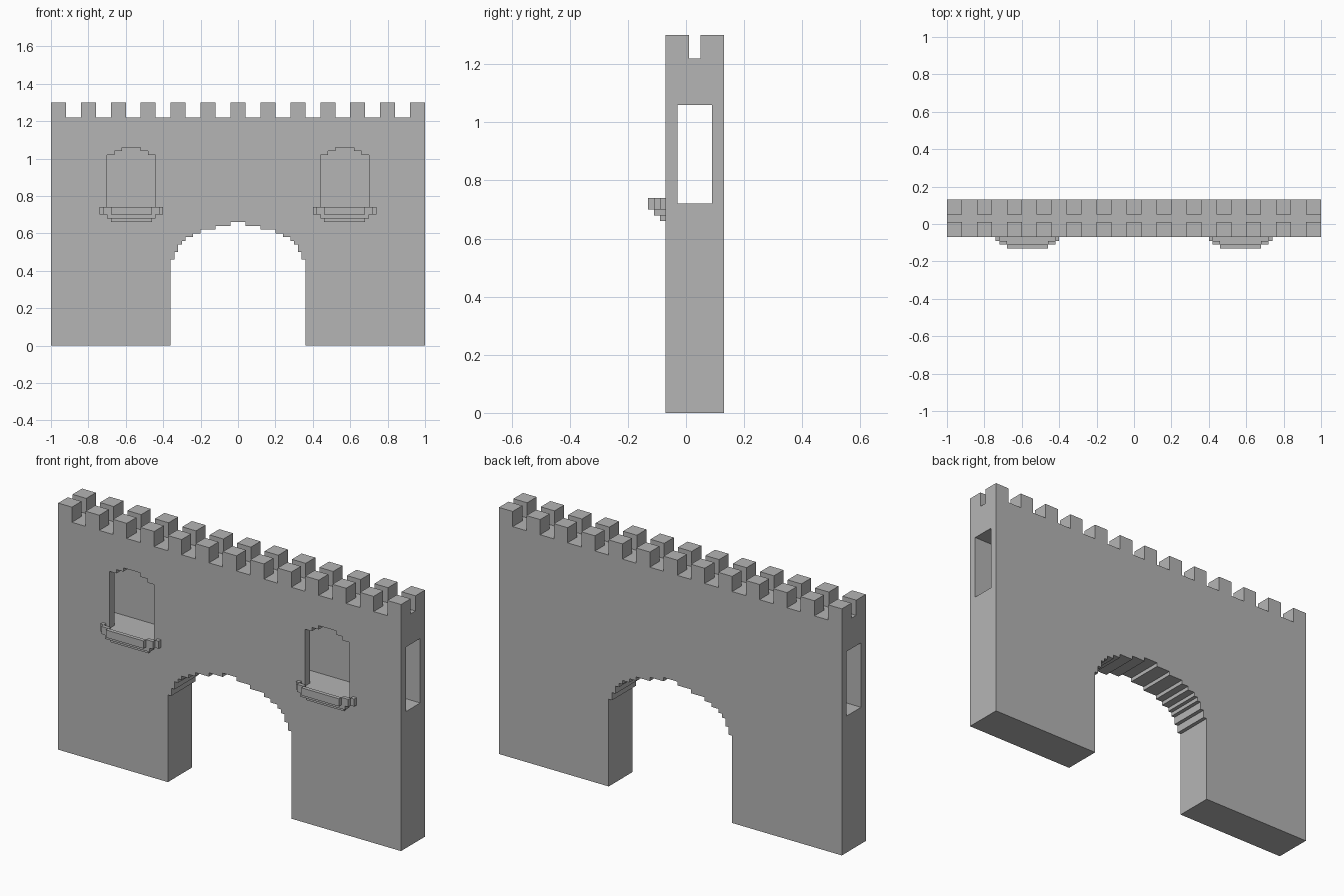
import bpy
import bmesh

cube = bpy.data.objects.get("Cube")
if cube:
    bpy.data.objects.remove(cube, do_unlink=True)

stone = bpy.data.materials.new("grey_stone")
stone.use_nodes = True
grey = (0.46, 0.46, 0.46, 1)
stone.diffuse_color = grey
stone.node_tree.nodes["Principled BSDF"].inputs["Base Color"].default_value = grey

FRONT, BACK = -0.07, 0.13
STEP = 0.02
WALL_TOP, MERLON_TOP = 1.22, 1.30
WINDOW_X = 0.57


def finish(name, bm):
    """Turn a bmesh into a flat-shaded stone object."""
    bmesh.ops.recalc_face_normals(bm, faces=bm.faces)
    mesh = bpy.data.meshes.new(name)
    bm.to_mesh(mesh)
    bm.free()
    mesh.materials.append(stone)
    obj = bpy.data.objects.new(name, mesh)
    bpy.context.collection.objects.link(obj)
    return obj


def prism(name, outline, y0, y1):
    """Extrude an x/z outline along y."""
    bm = bmesh.new()
    face = bm.faces.new([bm.verts.new((x, y0, z)) for x, z in outline])
    grown = bmesh.ops.extrude_face_region(bm, geom=[face])["geom"]
    verts = [v for v in grown if isinstance(v, bmesh.types.BMVert)]
    bmesh.ops.translate(bm, verts=verts, vec=(0, y1 - y0, 0))
    return finish(name, bm)


def add_box(bm, x0, x1, y0, y1, z0, z1):
    verts = bmesh.ops.create_cube(bm, size=1)["verts"]
    bmesh.ops.scale(bm, verts=verts, vec=(x1 - x0, y1 - y0, z1 - z0))
    centre = ((x0 + x1) / 2, (y0 + y1) / 2, (z0 + z1) / 2)
    bmesh.ops.translate(bm, verts=verts, vec=centre)


def stepped_arch(steps, bottom, centre=0):
    """Outline from left foot to right foot; steps are (half width, top)."""
    left, z = [], bottom
    for half, top in steps:
        left += [(-half, z), (-half, top)]
        z = top
    right = [(-x, z) for x, z in reversed(left)]
    return [(centre + x, z) for x, z in left + right]


def cut(target, cutter):
    mod = target.modifiers.new("opening", "BOOLEAN")
    mod.operation, mod.solver, mod.object = "DIFFERENCE", "EXACT", cutter
    bpy.context.view_layer.objects.active = target
    bpy.ops.object.modifier_apply(modifier=mod.name)
    bpy.data.objects.remove(cutter, do_unlink=True)


# Gate wall with a stepped archway
gate = stepped_arch([(0.36, 0.46), (0.34, 0.50), (0.32, 0.54), (0.30, 0.56),
                     (0.28, 0.58), (0.24, 0.60), (0.20, 0.62), (0.12, 0.64),
                     (0.04, 0.66)], 0)
outline = [(-1, 0)] + gate + [(1, 0), (1, WALL_TOP), (-1, WALL_TOP)]
wall = prism("gate_wall", outline, FRONT, BACK)

# Passage running the length of the wall
bm = bmesh.new()
add_box(bm, -1.1, 1.1, -0.03, 0.09, 0.72, 1.06)
cut(wall, finish("passage_cutter", bm))

# Window openings in the front skin
for side in (-1, 1):
    shape = stepped_arch([(0.13, 1.02), (0.09, 1.04), (0.05, 1.06)],
                         0.72, side * WINDOW_X)
    cut(wall, prism("window_cutter", shape, -0.2, 0.03))

# Two rows of merlons
for row, y0 in (("front", FRONT), ("back", BACK - 0.08)):
    bm = bmesh.new()
    for i in range(13):
        x = -1 + 0.16 * i
        add_box(bm, x, x + 0.08, y0, y0 + 0.08, WALL_TOP, MERLON_TOP)
    finish(row + "_merlons", bm)

# Rounded balconies: floor rows, raised rim and stepped corbel
for name, side in (("right", -1), ("left", 1)):
    c = side * WINDOW_X
    bm = bmesh.new()
    halves = (0.17, 0.15, 0.11)
    for i, half in enumerate(halves):
        y1 = FRONT - i * STEP
        y0 = y1 - STEP
        add_box(bm, c - half, c + half, y0, y1, 0.70, 0.72)
        if i < 2:
            inner = halves[i + 1] if i else half - STEP
            add_box(bm, c - half, c - inner, y0, y1, 0.72, 0.74)
            add_box(bm, c + inner, c + half, y0, y1, 0.72, 0.74)
        else:
            add_box(bm, c - half, c + half, y0, y1, 0.72, 0.74)
    add_box(bm, c - 0.13, c + 0.13, FRONT - 2 * STEP, FRONT, 0.68, 0.70)
    add_box(bm, c - 0.11, c + 0.11, FRONT - STEP, FRONT, 0.66, 0.68)
    finish(name + "_balcony", bm)
